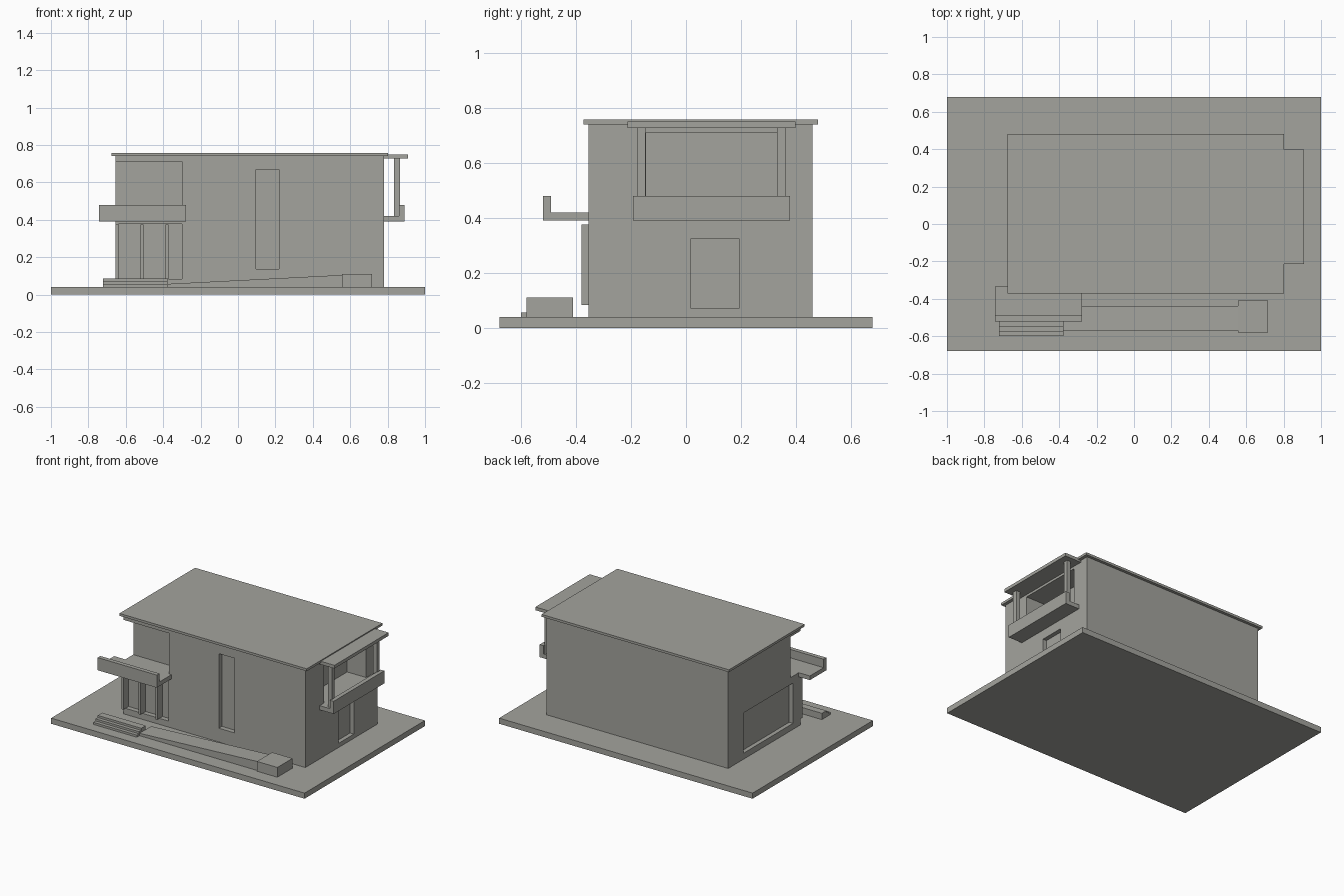
import bpy
import bmesh

if "Cube" in bpy.data.objects:
    bpy.data.objects.remove(bpy.data.objects["Cube"])

stone = bpy.data.materials.new("warm_grey")
stone.diffuse_color = (0.37, 0.37, 0.34, 1)
stone.use_nodes = True
stone.node_tree.nodes["Principled BSDF"].inputs["Base Color"].default_value = stone.diffuse_color


def prism(name, profile, axis, lo, hi):
    """Extrude a 2D profile along x or y between lo and hi."""
    bm = bmesh.new()

    def point(p, t):
        return (t, p[0], p[1]) if axis == 'x' else (p[0], t, p[1])
    a = [bm.verts.new(point(p, lo)) for p in profile]
    b = [bm.verts.new(point(p, hi)) for p in profile]
    bm.faces.new(a)
    bm.faces.new(b[::-1])
    n = len(profile)
    for i in range(n):
        j = (i + 1) % n
        bm.faces.new((a[i], b[i], b[j], a[j]))
    bmesh.ops.recalc_face_normals(bm, faces=bm.faces)
    mesh = bpy.data.meshes.new(name)
    bm.to_mesh(mesh)
    bm.free()
    mesh.materials.append(stone)
    ob = bpy.data.objects.new(name, mesh)
    bpy.context.collection.objects.link(ob)
    return ob


def box(name, x0, x1, y0, y1, z0, z1):
    return prism(name, [(y0, z0), (y1, z0), (y1, z1), (y0, z1)], 'x', x0, x1)


def cut(target, *bounds):
    """Carve a box-shaped opening out of the target."""
    cutter = box("cutter", *bounds)
    cutter.hide_render = True
    mod = target.modifiers.new("opening", 'BOOLEAN')
    mod.operation = 'DIFFERENCE'
    mod.solver = 'EXACT'
    mod.object = cutter
    bpy.context.view_layer.objects.active = target
    bpy.ops.object.modifier_apply(modifier=mod.name)
    bpy.data.objects.remove(cutter)


# Ground slab and main block
box("ground_slab", -1, 1, -0.678, 0.678, 0, 0.04)
house = box("house_walls", -0.655, 0.78, -0.355, 0.46, 0.04, 0.74)
box("main_roof", -0.675, 0.803, -0.372, 0.48, 0.74, 0.757)

# Openings: corner terrace, entrance, tall window, right loggia and window, left window
cut(house, -0.70, -0.297, -0.40, -0.245, 0.42, 0.71)
cut(house, -0.64, -0.30, -0.40, -0.32, 0.083, 0.378)
cut(house, 0.097, 0.22, -0.40, -0.32, 0.138, 0.67)
cut(house, 0.63, 0.85, -0.146, 0.331, 0.42, 0.71)
cut(house, 0.75, 0.85, 0.018, 0.192, 0.07, 0.324)
cut(house, -0.70, -0.625, -0.27, 0.29, 0.083, 0.37)

# Entrance mullions
for i, x in enumerate((-0.655, -0.52, -0.387)):
    box(f"entrance_mullion_{i + 1}", x, x + 0.016, -0.38, -0.32, 0.083, 0.375)

# Front balcony: floor with raised front parapet
prism("front_balcony", [(-0.335, 0.39), (-0.52, 0.39), (-0.52, 0.48),
                        (-0.49, 0.48), (-0.49, 0.42), (-0.335, 0.42)],
      'x', -0.743, -0.277)

# Right balcony, its posts and canopy
prism("side_balcony", [(0.76, 0.39), (0.89, 0.39), (0.89, 0.48),
                       (0.86, 0.48), (0.86, 0.42), (0.76, 0.42)],
      'y', -0.193, 0.378)
for side, y in (("front", -0.178), ("back", 0.33)):
    box(f"balcony_post_{side}", 0.835, 0.865, y, y + 0.031, 0.42, 0.728)
box("side_canopy", 0.76, 0.91, -0.213, 0.398, 0.727, 0.75)

# Entrance steps
for i in range(3):
    box(f"entrance_step_{i + 1}", -0.722, -0.378,
        -0.60 + 0.025 * i, -0.50, 0.04 + 0.015 * i, 0.055 + 0.015 * i)

# Sloped ramp leading to the raised landing
prism("ramp", [(-0.378, 0.04), (0.56, 0.04), (0.56, 0.105), (-0.378, 0.057)],
      'y', -0.57, -0.438)
box("ramp_landing", 0.556, 0.717, -0.58, -0.41, 0.04, 0.11)
